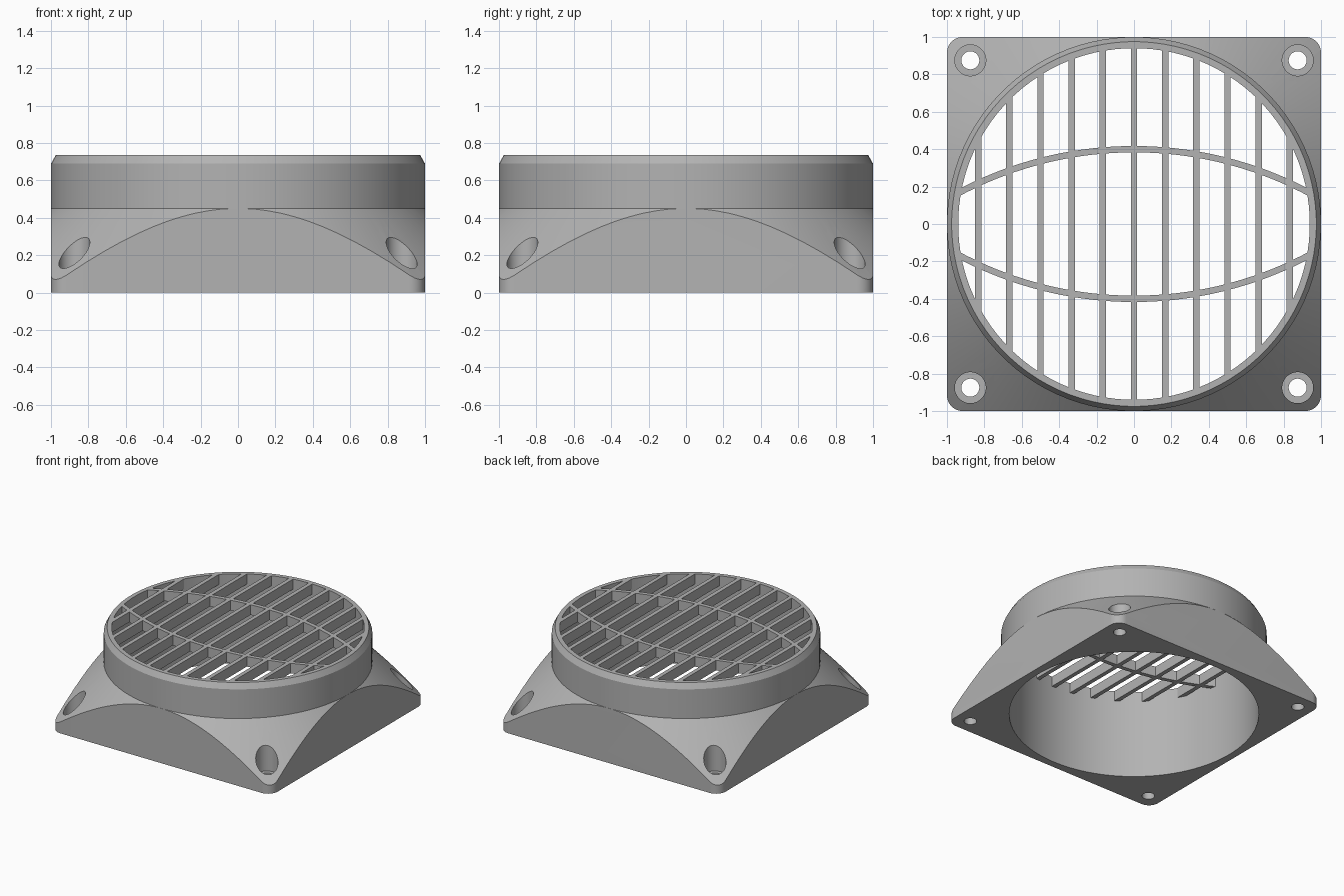
import bpy, bmesh, math

cube = bpy.data.objects.get("Cube")
if cube:
    bpy.data.objects.remove(cube, do_unlink=True)

SEGS = 96
HALF = math.pi / SEGS
TOP = 0.735
BORE = 0.94
BAR_W = 0.034
BAR_BASE = TOP - 0.083
HOLE_POS = 0.875

grey = bpy.data.materials.new("plastic grey")
grey.use_nodes = True
grey.diffuse_color = (0.45, 0.45, 0.45, 1)
grey.node_tree.nodes["Principled BSDF"].inputs["Base Color"].default_value = grey.diffuse_color


def make_object(name, bm):
    bmesh.ops.recalc_face_normals(bm, faces=bm.faces)
    mesh = bpy.data.meshes.new(name)
    bm.to_mesh(mesh)
    bm.free()
    obj = bpy.data.objects.new(name, mesh)
    bpy.context.collection.objects.link(obj)
    mesh.materials.append(grey)
    return obj


def prism(name, outline, z0, z1):
    """Extrude a flat outline from z0 to z1."""
    bm = bmesh.new()
    face = bm.faces.new([bm.verts.new((x, y, z0)) for x, y in outline])
    ext = bmesh.ops.extrude_face_region(bm, geom=[face])
    verts = [v for v in ext["geom"] if isinstance(v, bmesh.types.BMVert)]
    bmesh.ops.translate(bm, verts=verts, vec=(0, 0, z1 - z0))
    return make_object(name, bm)


def arc(cx, cy, r, start, end, steps):
    angles = [start + (end - start) * i / steps for i in range(steps + 1)]
    return [(cx + r * math.cos(a), cy + r * math.sin(a)) for a in angles]


def disc(cx, cy, r, segs):
    offset = math.pi / segs
    return arc(cx, cy, r, offset, offset + math.tau, segs)[:-1]


def revolve(name, profile):
    """Spin a closed radius/height profile around the z axis."""
    bm = bmesh.new()
    rings = []
    for i in range(SEGS):
        a = HALF + i * math.tau / SEGS
        rings.append([bm.verts.new((r * math.cos(a), r * math.sin(a), z)) for r, z in profile])
    n = len(profile)
    for i in range(SEGS):
        a, b = rings[i], rings[(i + 1) % SEGS]
        for j in range(n):
            k = (j + 1) % n
            bm.faces.new((a[j], b[j], b[k], a[k]))
    return make_object(name, bm)


def combine(obj, other, operation):
    """Apply a boolean and discard the helper."""
    mod = obj.modifiers.new("cut", 'BOOLEAN')
    mod.object = other
    mod.operation = operation
    mod.solver = 'EXACT'
    bpy.context.view_layer.objects.active = obj
    bpy.ops.object.modifier_apply(modifier=mod.name)
    bpy.data.objects.remove(other, do_unlink=True)


def smooth(obj):
    bpy.ops.object.select_all(action='DESELECT')
    obj.select_set(True)
    bpy.context.view_layer.objects.active = obj
    bpy.ops.object.shade_smooth_by_angle(angle=math.radians(20))


# Housing: conical skirt and collar, trimmed to a rounded square
housing = revolve("housing", [(BORE, 0), (1.45, 0), (1, 0.45), (1, 0.69),
                              (0.975, TOP), (BORE, TOP)])
corner = 0.085
square = []
for i, (sx, sy) in enumerate([(1, 1), (-1, 1), (-1, -1), (1, -1)]):
    start = i * math.pi / 2
    square += arc(sx * (1 - corner), sy * (1 - corner), corner, start, start + math.pi / 2, 10)
combine(housing, prism("trim", square, -0.2, 1), 'INTERSECT')

# Screw holes with counterbores
for sx in (-1, 1):
    for sy in (-1, 1):
        x, y = sx * HOLE_POS, sy * HOLE_POS
        combine(housing, prism("screw_hole", disc(x, y, 0.048, 32), -0.1, 0.6), 'DIFFERENCE')
        combine(housing, prism("counterbore", disc(x, y, 0.083, 40), 0.083, 0.6), 'DIFFERENCE')
smooth(housing)


# Grille: straight bars crossed by two bowed bars, trimmed to the bore
def straight_bar(x):
    w = BAR_W / 2
    return prism("bar", [(x - w, -1), (x + w, -1), (x + w, 1), (x - w, 1)], BAR_BASE, TOP)


def bowed_bar(side):
    radius, spread = 2.0, 0.55
    mid = side * math.pi / 2
    cy = side * (0.4 - radius)
    outer = arc(0, cy, radius + BAR_W / 2, mid - spread, mid + spread, 40)
    inner = arc(0, cy, radius - BAR_W / 2, mid + spread, mid - spread, 40)
    return prism("bowed_bar", outer + inner, BAR_BASE, TOP)


grille = bowed_bar(1)
grille.name = "grille"
combine(grille, bowed_bar(-1), 'UNION')
for i in range(-5, 6):
    combine(grille, straight_bar(i / 6), 'UNION')
combine(grille, prism("bore_trim", disc(0, 0, BORE, SEGS), 0, 1), 'INTERSECT')
smooth(grille)
